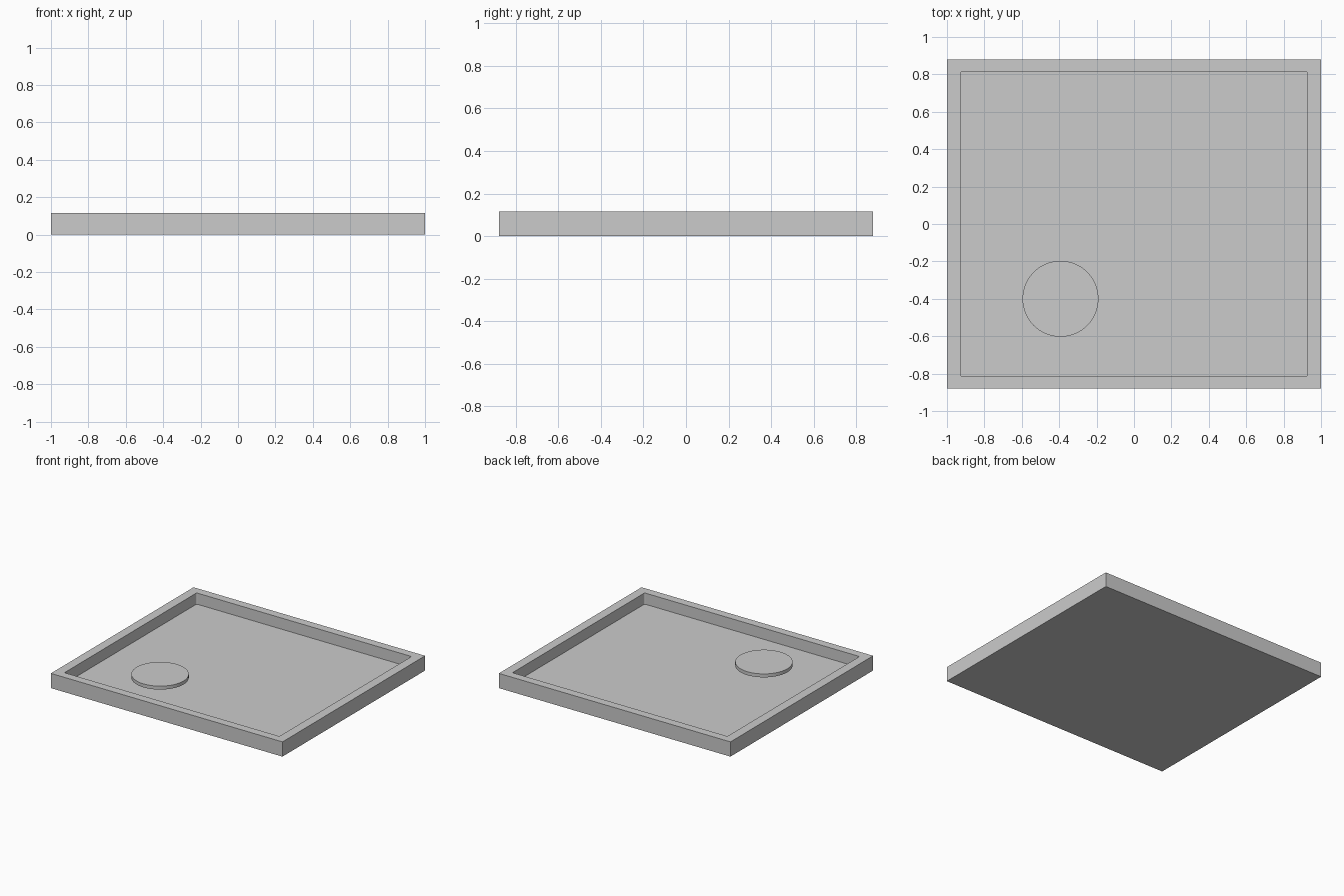
import bpy
import bmesh
from mathutils import Matrix

if "Cube" in bpy.data.objects:
    bpy.data.objects.remove(bpy.data.objects["Cube"])


def box(name, sx, sy, z0, z1, corner=0.0):
    """Box centred on x/y, with optionally rounded vertical edges."""
    bm = bmesh.new()
    m = Matrix.Translation((0, 0, (z0 + z1) / 2)) @ Matrix.Diagonal((sx, sy, z1 - z0, 1))
    bmesh.ops.create_cube(bm, size=1, matrix=m)
    if corner:
        upright = [e for e in bm.edges if abs(e.verts[0].co.z - e.verts[1].co.z) > 1e-4]
        bmesh.ops.bevel(bm, geom=upright, offset=corner, segments=4, profile=0.5, affect='EDGES')
    me = bpy.data.meshes.new(name)
    bm.to_mesh(me)
    bm.free()
    ob = bpy.data.objects.new(name, me)
    bpy.context.collection.objects.link(ob)
    return ob


HEIGHT, FLOOR = 0.115, 0.028

# Shallow tray: solid slab with a recess cut from above
tray = box("tray", 2.0, 1.76, 0, HEIGHT)
recess = box("recess_cutter", 1.856, 1.63, FLOOR, HEIGHT + 0.1, corner=0.01)
recess.hide_render = True
recess.hide_viewport = True
cut = tray.modifiers.new("recess", 'BOOLEAN')
cut.operation = 'DIFFERENCE'
cut.solver = 'EXACT'
cut.object = recess

# Thin round disc held just above the tray floor
DISC_BOTTOM, DISC_TOP = 0.062, 0.089
bpy.ops.mesh.primitive_cylinder_add(
    vertices=64, radius=0.203, depth=DISC_TOP - DISC_BOTTOM,
    location=(-0.393, -0.40, (DISC_BOTTOM + DISC_TOP) / 2))
disc = bpy.context.object
disc.name = "disc"
bpy.ops.object.shade_smooth_by_angle()
